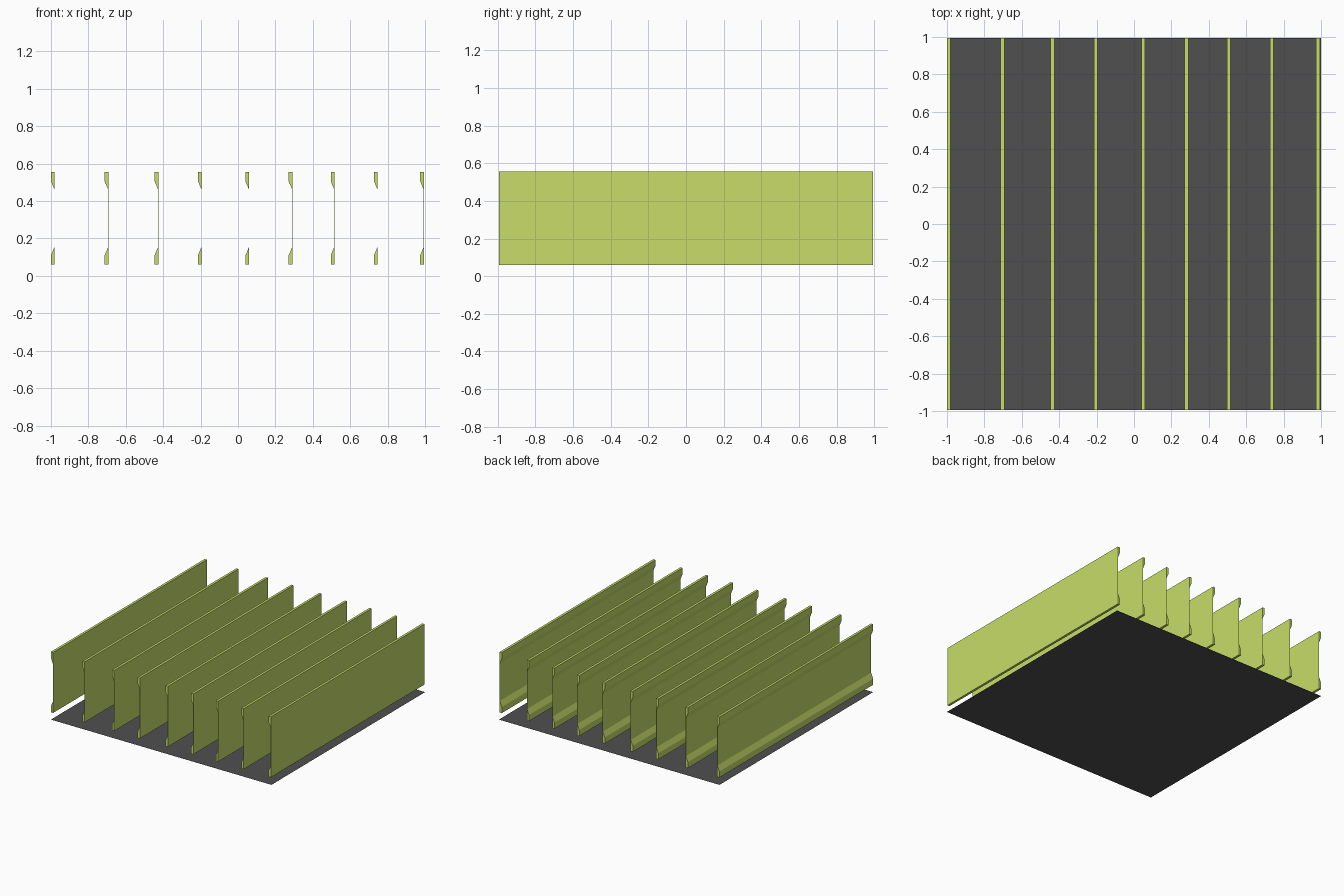
import bpy, bmesh

if "Cube" in bpy.data.objects:
    bpy.data.objects.remove(bpy.data.objects["Cube"])

HALF_Y = 0.995


def material(name, rgb):
    mat = bpy.data.materials.new(name)
    mat.diffuse_color = (*rgb, 1)
    mat.use_nodes = True
    mat.node_tree.nodes["Principled BSDF"].inputs["Base Color"].default_value = mat.diffuse_color
    return mat


def make_object(name, bm, mat):
    mesh = bpy.data.meshes.new(name)
    bm.to_mesh(mesh)
    bm.free()
    mesh.materials.append(mat)
    obj = bpy.data.objects.new(name, mesh)
    bpy.context.collection.objects.link(obj)
    return obj


def slat(name, x, mat):
    # thin web on the right side, thickened lips at top and bottom
    w, web = 0.01, 0.0015
    mid, half = 0.308, 0.248
    left = [(-w, half), (-w, half - 0.05), (w - web, half - 0.094)]
    left += [(px, -pz) for px, pz in reversed(left)]
    profile = left + [(w, -half), (w, half)]
    bm = bmesh.new()
    face = bm.faces.new([bm.verts.new((x + px, -HALF_Y, mid + pz)) for px, pz in profile])
    ext = bmesh.ops.extrude_face_region(bm, geom=[face], use_keep_orig=True)
    moved = [g for g in ext["geom"] if isinstance(g, bmesh.types.BMVert)]
    bmesh.ops.translate(bm, verts=moved, vec=(0, 2 * HALF_Y, 0))
    bmesh.ops.recalc_face_normals(bm, faces=bm.faces)
    return make_object(name, bm, mat)


lime = material("lime", (0.58, 0.72, 0.14))
dark = material("dark_grey", (0.08, 0.08, 0.08))

# flat backing sheet
bm = bmesh.new()
bm.faces.new([bm.verts.new((x, y, 0)) for x, y in
              ((-1, -HALF_Y), (1, -HALF_Y), (1, HALF_Y), (-1, HALF_Y))])
make_object("backing_sheet", bm, dark)

# row of slats standing above the sheet
centres = [-0.99, -0.703, -0.436, -0.204, 0.05, 0.281, 0.506, 0.737, 0.984]
for i, x in enumerate(centres):
    slat(f"slat_{i + 1}", x, lime)
